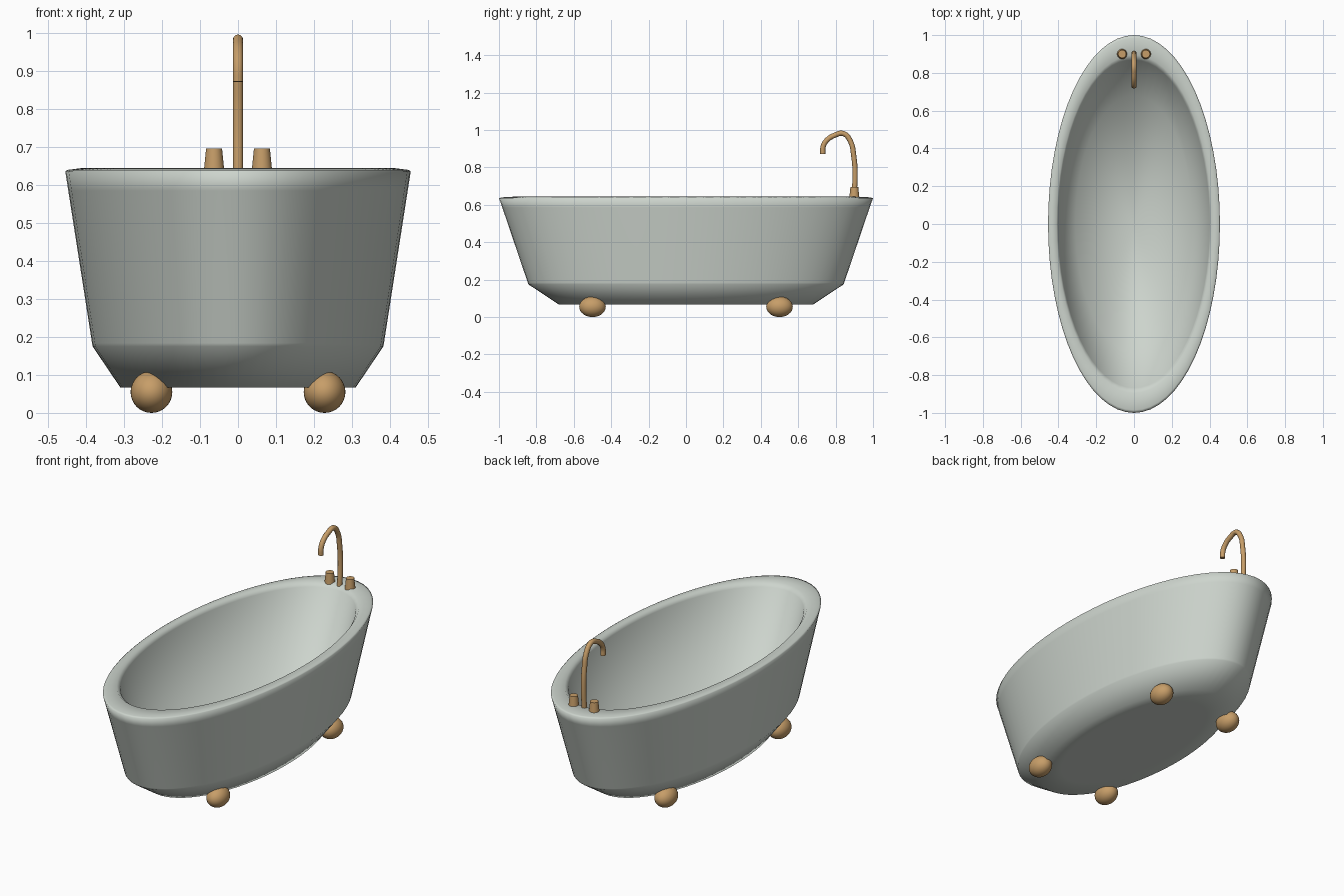
import bpy, bmesh, math
from mathutils import Matrix

if "Cube" in bpy.data.objects:
    bpy.data.objects.remove(bpy.data.objects["Cube"], do_unlink=True)


def material(name, rgb):
    m = bpy.data.materials.new(name)
    m.use_nodes = True
    m.diffuse_color = (*rgb, 1)
    bsdf = next(n for n in m.node_tree.nodes if n.type == 'BSDF_PRINCIPLED')
    bsdf.inputs["Base Color"].default_value = (*rgb, 1)
    return m


enamel = material("pale grey enamel", (0.61, 0.66, 0.61))
brass = material("brass", (0.57, 0.34, 0.14))


def finish(name, bm, mat, sharp_angle=180):
    bmesh.ops.recalc_face_normals(bm, faces=bm.faces)
    for f in bm.faces:
        f.smooth = True
    for e in bm.edges:
        if e.is_manifold and e.calc_face_angle() > math.radians(sharp_angle):
            e.smooth = False
    mesh = bpy.data.meshes.new(name)
    bm.to_mesh(mesh)
    bm.free()
    mesh.materials.append(mat)
    ob = bpy.data.objects.new(name, mesh)
    bpy.context.collection.objects.link(ob)
    return ob


# Tub: stacked ellipses (half width, half length, height), up outside, down inside
rings = [(0.24, 0.53, 0.067), (0.31, 0.68, 0.067), (0.383, 0.843, 0.175),
         (0.3845, 0.846, 0.184), (0.447, 0.982, 0.585), (0.455, 1.0, 0.636),
         (0.449, 0.985, 0.640), (0.41, 0.895, 0.645), (0.401, 0.868, 0.625),
         (0.31, 0.68, 0.175)]
SIDES = 64
bm = bmesh.new()
loops = []
for rx, ry, z in rings:
    angles = [2 * math.pi * i / SIDES for i in range(SIDES)]
    loops.append([bm.verts.new((rx * math.cos(a), ry * math.sin(a), z)) for a in angles])
for low, high in zip(loops, loops[1:]):
    for i in range(SIDES):
        j = (i + 1) % SIDES
        bm.faces.new((low[i], low[j], high[j], high[i]))
# Underside and basin floor closed with fans
for loop, z in ((loops[0], 0.067), (loops[-1], 0.17)):
    centre = bm.verts.new((0, 0, z))
    for i in range(SIDES):
        bm.faces.new((loop[i], loop[(i + 1) % SIDES], centre))
finish("tub", bm, enamel)

# Four egg-shaped feet
for x, side in ((0.228, "left"), (-0.228, "right")):
    for y, end in ((-0.5, "front"), (0.5, "back")):
        bm = bmesh.new()
        bmesh.ops.create_uvsphere(bm, u_segments=32, v_segments=16, radius=1)
        bmesh.ops.scale(bm, vec=(0.055, 0.071, 0.055), verts=bm.verts)
        bmesh.ops.translate(bm, vec=(x, y, 0.055), verts=bm.verts)
        finish(f"{end}_{side}_foot", bm, brass)

# Tapered tap handles
for x, side in ((0.063, "left"), (-0.063, "right")):
    bm = bmesh.new()
    bmesh.ops.create_cone(bm, cap_ends=True, segments=32, radius1=0.027,
                          radius2=0.021, depth=0.06,
                          matrix=Matrix.Translation((x, 0.9, 0.666)))
    finish(f"{side}_tap_handle", bm, brass, 40)

# Curved spout with a short straight tip
path = [(0.897, 0.635), (0.904, 0.76), (0.897, 0.86), (0.879, 0.94),
        (0.842, 0.981), (0.795, 0.972), (0.75, 0.942), (0.733, 0.91),
        (0.731, 0.872)]
curve = bpy.data.curves.new("spout", 'CURVE')
curve.dimensions = '3D'
curve.bevel_depth = 0.0138
curve.bevel_resolution = 4
curve.resolution_u = 6
curve.use_fill_caps = True
spline = curve.splines.new('BEZIER')
spline.bezier_points.add(len(path) - 1)
for point, (y, z) in zip(spline.bezier_points, path):
    point.co = (0, y, z)
    point.handle_left_type = point.handle_right_type = 'AUTO'
curve.materials.append(brass)
spout = bpy.data.objects.new("spout", curve)
bpy.context.collection.objects.link(spout)
